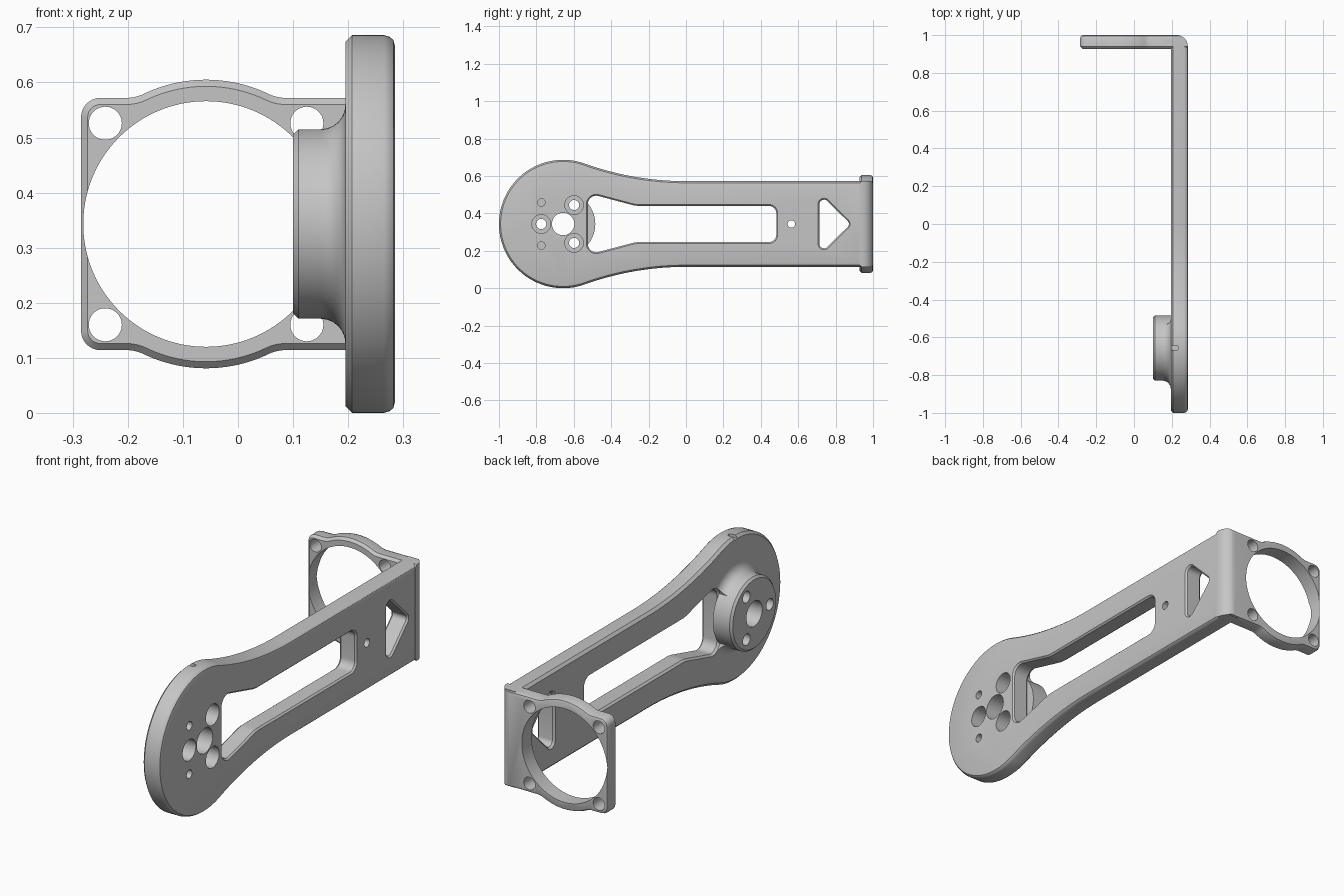
import bpy
import bmesh
from math import sin, cos, tan, pi, atan2, radians
from mathutils import Vector

if "Cube" in bpy.data.objects:
    bpy.data.objects.remove(bpy.data.objects["Cube"])

grey = bpy.data.materials.new("light_grey")
grey.use_nodes = True
grey.diffuse_color = (0.56, 0.56, 0.56, 1)
grey.node_tree.nodes["Principled BSDF"].inputs["Base Color"].default_value = grey.diffuse_color

MID = 0.343           # height of the symmetry plane
HUB_Y = -0.657        # centre of the round end
INNER, OUTER = 0.195, 0.285   # faces of the arm plate


def arc(cu, cv, r, a0, a1, n):
    return [Vector((cu + r * cos(a0 + (a1 - a0) * i / n), cv + r * sin(a0 + (a1 - a0) * i / n)))
            for i in range(n + 1)]


def circle(cu, cv, r, n=64):
    return arc(cu, cv, r, 0, 2 * pi, n)[:-1]


def rounded(corners, n=8):
    """Polygon from (u, v, radius) corners."""
    out = []
    for i, (u, v, r) in enumerate(corners):
        p = Vector((u, v))
        if not r:
            out.append(p)
            continue
        d0 = (Vector(corners[i - 1][:2]) - p).normalized()
        d1 = (Vector(corners[(i + 1) % len(corners)][:2]) - p).normalized()
        half = d0.angle(d1) / 2
        c = p + (d0 + d1).normalized() * r / sin(half)
        a, b = p + d0 * r / tan(half) - c, p + d1 * r / tan(half) - c
        a0 = atan2(a.y, a.x)
        turn = (atan2(b.y, b.x) - a0 + pi) % (2 * pi) - pi
        out += arc(c.x, c.y, r, a0, a0 + turn, n)
    return out


def shoulder(r, flat, reach):
    """Circle top flowing through a tangent hollow into a flat edge."""
    big = (reach ** 2 + flat ** 2 - r ** 2) / (2 * (r - flat))
    a = atan2(flat + big, reach)
    return arc(0, 0, r, pi / 2, a, 20) + arc(reach, flat + big, big, a + pi, 1.5 * pi, 24)


def mirrored(upper, cu):
    full = upper + [Vector((p.x, -p.y)) for p in reversed(upper)]
    return [p + Vector((cu, MID)) for p in full]


def prism(name, outline, axis, levels):
    """Loft an outline along an axis through (position, inset) levels."""
    pts = []
    for p in outline:
        if not pts or (p - pts[-1]).length > 1e-5:
            pts.append(p)
    if (pts[0] - pts[-1]).length < 1e-5:
        pts.pop()
    n = len(pts)
    if sum(pts[i - 1].cross(pts[i]) for i in range(n)) < 0:
        pts.reverse()
    inward = []
    for i in range(n):
        e0 = (pts[i] - pts[i - 1]).normalized()
        e1 = (pts[(i + 1) % n] - pts[i]).normalized()
        n0, n1 = Vector((-e0.y, e0.x)), Vector((-e1.y, e1.x))
        inward.append((n0 + n1) / (1 + n0.dot(n1)))
    place = {"x": lambda u, v, w: (w, u, v),
             "y": lambda u, v, w: (u, w, v),
             "z": lambda u, v, w: (u, v, w)}[axis]
    bm = bmesh.new()
    rings = []
    for w, inset in levels:
        rings.append([bm.verts.new(place(*(p + d * inset), w)) for p, d in zip(pts, inward)])
    for lo, hi in zip(rings, rings[1:]):
        for i in range(n):
            j = (i + 1) % n
            bm.faces.new((lo[i], lo[j], hi[j], hi[i]))
    bm.faces.new(rings[0])
    bm.faces.new(rings[-1])
    bmesh.ops.recalc_face_normals(bm, faces=bm.faces)
    mesh = bpy.data.meshes.new(name)
    bm.to_mesh(mesh)
    bm.free()
    mesh.materials.append(grey)
    ob = bpy.data.objects.new(name, mesh)
    bpy.context.collection.objects.link(ob)
    return ob


def combine(target, other, operation):
    mod = target.modifiers.new(operation.lower(), "BOOLEAN")
    mod.operation, mod.object, mod.solver = operation, other, "EXACT"
    bpy.context.view_layer.objects.active = target
    bpy.ops.object.modifier_apply(modifier=mod.name)
    bpy.data.objects.remove(other)


# Arm plate: round end flowing into a straight bar
top = arc(0, 0, MID, pi, pi / 2, 40) + shoulder(MID, 0.229, -HUB_Y) + [Vector((0.99 - HUB_Y, 0.229))]
bracket = prism("bracket_arm", mirrored(top, HUB_Y), "x",
                [(INNER, 0.012), (0.207, 0), (0.265, 0), (0.275, 0.003), (0.282, 0.009), (OUTER, 0.02)])

# End flange: square plate bulging around the large ring
RING_X = -0.058
right = shoulder(0.262, 0.229, 0.145)
left = [Vector((-p.x, p.y)) for p in reversed(right)]
top = arc(-0.192, 0.194, 0.035, pi, pi / 2, 8) + left + right + [Vector((0.458, 0.229))]
flange = prism("end_flange", mirrored(top, RING_X), "y",
               [(0.927, 0.012), (0.939, 0), (0.984, 0), (0.996, 0.005), (1.0, 0.014)])
combine(bracket, flange, "UNION")

# Rounded outside bend
bend = prism("bend_trim", rounded([(-0.5, -1.2, 0), (0.2852, -1.2, 0), (0.2852, 1.0003, 0.06), (-0.5, 1.0003, 0)]),
             "z", [(-0.2, 0), (0.9, 0)])
combine(bracket, bend, "INTERSECT")

# Flared foot of the motor hub
flare = [(INNER - 0.045 * (1 - sin(t)), -0.045 * (1 - cos(t))) for t in [radians(15 * k) for k in range(7)]]
combine(bracket, prism("hub_flare", circle(HUB_Y, MID, 0.172, 96), "x", flare + [(0.2, -0.045)]), "UNION")

# Long slot and triangular window
edge = [(0.13, -0.008), (INNER, -0.008), (0.205, 0), (0.277, 0), (0.29, -0.012)]
slot = [(-0.525, 0.165, 0.045), (-0.27, 0.097, 0.15), (0.483, 0.097, 0.04)]
window = [(0.713, 0.165, 0.025), (0.88, 0, 0.022), (0.713, -0.165, 0.025)]
slot += [(u, -v, r) for u, v, r in reversed(slot)]
for name, shape in (("slot_cutter", slot), ("window_cutter", window)):
    combine(bracket, prism(name, rounded([(u, v + MID, r) for u, v, r in shape]), "x", edge), "DIFFERENCE")

# Motor hub overhanging the slot
hub = prism("motor_hub", circle(HUB_Y, MID, 0.172, 96), "x", [(0.1, 0.01), (0.11, 0), (0.198, 0)])
combine(bracket, hub, "UNION")

# Holes through the arm: (y, height from middle, radius, depth start)
holes = [(HUB_Y, 0, 0.06, 0), (0.563, 0, 0.02, 0)]
for angle in (60, 180, 300):
    y, z = HUB_Y + 0.117 * cos(radians(angle)), 0.117 * sin(radians(angle))
    holes += [(y, z, 0.027, 0), (y, z, 0.05, 0.165)]
holes += [(-0.773, s * 0.115, 0.02, 0.2) for s in (-1, 1)]
for y, z, r, start in holes:
    combine(bracket, prism("arm_hole", circle(y, MID + z, r, 40), "x", [(start, 0), (0.4, 0)]), "DIFFERENCE")

# Large ring opening and corner screw holes in the flange
holes = [(RING_X, 0, 0.223, 128)]
holes += [(RING_X + sx * 0.183, sz * 0.183, 0.03, 40) for sx in (-1, 1) for sz in (-1, 1)]
for x, z, r, n in holes:
    combine(bracket, prism("flange_hole", circle(x, MID + z, r, n), "y", [(0.85, 0), (1.1, 0)]), "DIFFERENCE")

# Small index notch on the crown of the round end
notch = rounded([(0.17, -0.667, 0), (0.235, -0.667, 0.011), (0.235, -0.643, 0.011), (0.17, -0.643, 0)])
combine(bracket, prism("notch_cutter", notch, "z", [(0.672, 0), (0.72, 0)]), "DIFFERENCE")

# Smooth curved walls, crisp edges
bpy.ops.object.select_all(action="DESELECT")
bracket.select_set(True)
bpy.context.view_layer.objects.active = bracket
bpy.ops.object.shade_smooth_by_angle(angle=radians(30))
